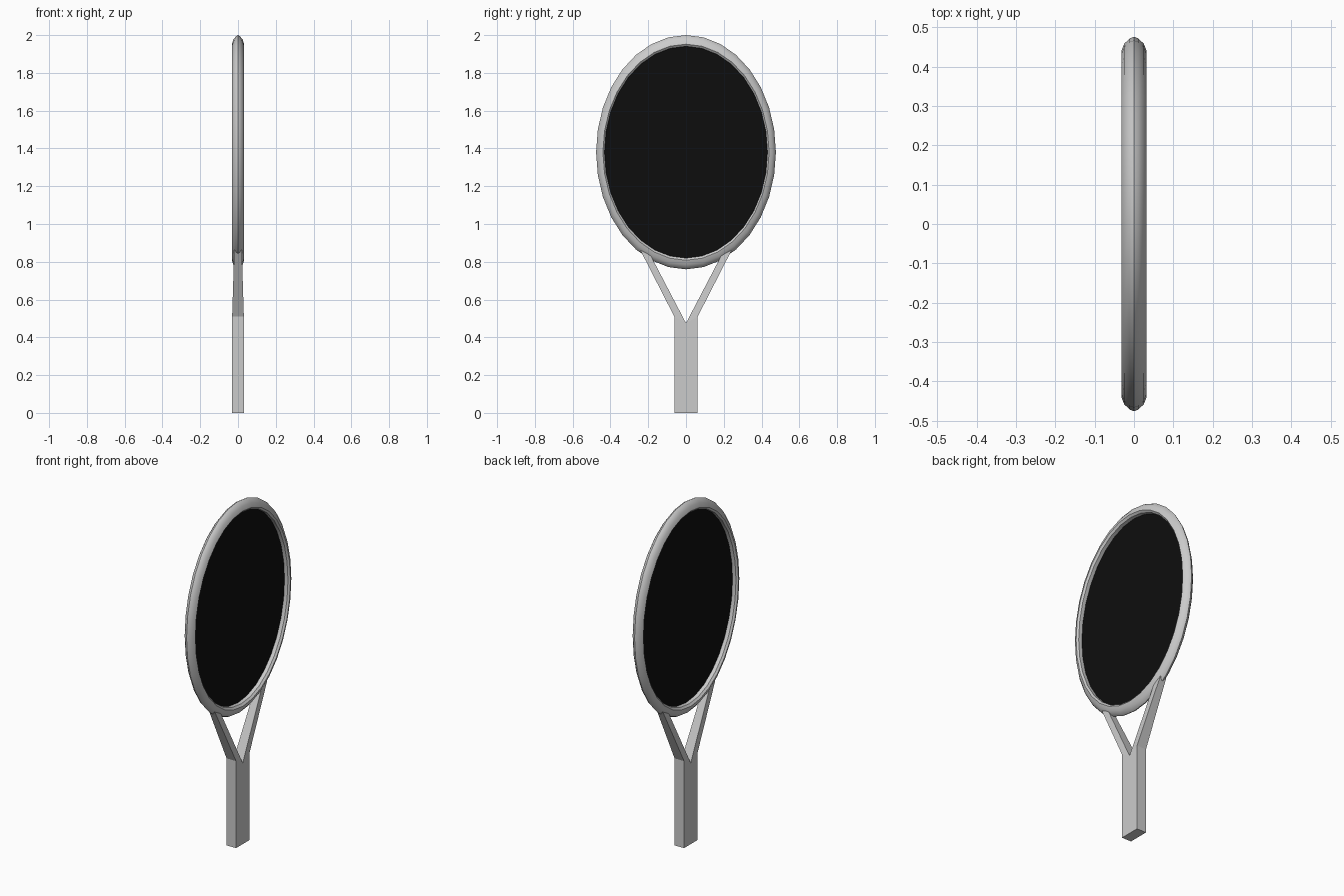
import bpy
from math import sin, cos, pi, radians

if "Cube" in bpy.data.objects:
    bpy.data.objects.remove(bpy.data.objects["Cube"])

SEG = 32
CZ = 1.38


def make(name, verts, faces, color=None):
    mesh = bpy.data.meshes.new(name)
    mesh.from_pydata(verts, [], faces)
    obj = bpy.data.objects.new(name, mesh)
    bpy.context.collection.objects.link(obj)
    bpy.context.view_layer.objects.active = obj
    obj.select_set(True)
    bpy.ops.object.mode_set(mode='EDIT')
    bpy.ops.mesh.select_all(action='SELECT')
    bpy.ops.mesh.normals_make_consistent(inside=False)
    bpy.ops.object.mode_set(mode='OBJECT')
    if color:
        mat = bpy.data.materials.new(name)
        mat.diffuse_color = color
        mat.use_nodes = True
        mat.node_tree.nodes["Principled BSDF"].inputs["Base Color"].default_value = mat.diffuse_color
        mesh.materials.append(mat)
    return obj


def ellipse_point(f, x, i):
    # f runs from the inner rim (0) to the outer rim (1)
    a = 2 * pi * i / SEG
    return (x, (0.431 + 0.045 * f) * cos(a), CZ + (0.56 + 0.06 * f) * sin(a))


def loft(name, bottom, top):
    n = len(bottom)
    faces = [tuple(range(n)), tuple(range(n, 2 * n))]
    faces += [(i, (i + 1) % n, n + (i + 1) % n, n + i) for i in range(n)]
    return make(name, bottom + top, faces)


# Oval head frame: a rounded profile swept around the ellipse
half = [(0, 0.022), (0.2, 0.032), (0.6, 0.025), (0.9, 0.011)]
profile = half + [(1, 0)] + [(f, -x) for f, x in reversed(half)]
n = len(profile)
verts = [ellipse_point(f, x, i) for i in range(SEG) for f, x in profile]
faces = [(i * n + j, i * n + (j + 1) % n,
          (i + 1) % SEG * n + (j + 1) % n, (i + 1) % SEG * n + j)
         for i in range(SEG) for j in range(n)]
make("head_frame", verts, faces)
bpy.ops.object.shade_smooth_by_angle(angle=radians(30))
bpy.ops.object.select_all(action='DESELECT')

# Black string bed
make("string_bed", [ellipse_point(0.02, 0, i) for i in range(SEG)],
     [tuple(range(SEG))], (0.004, 0.004, 0.004, 1))

# Handle with a V-shaped top
outline = [(-0.062, 0), (0.062, 0), (0.062, 0.51), (0, 0.475), (-0.062, 0.51)]
loft("handle", [(-0.031, y, z) for y, z in outline],
     [(0.031, y, z) for y, z in outline])

# Two tapered throat arms
for side, name in ((-1, "throat_arm_left"), (1, "throat_arm_right")):
    def section(inner, outer, w):
        return [(-w, side * inner[0], inner[1]), (w, side * inner[0], inner[1]),
                (w, side * outer[0], outer[1]), (-w, side * outer[0], outer[1])]
    loft(name, section((0, 0.475), (0.062, 0.51), 0.031),
         section((0.188, 0.835), (0.242, 0.862), 0.02))
